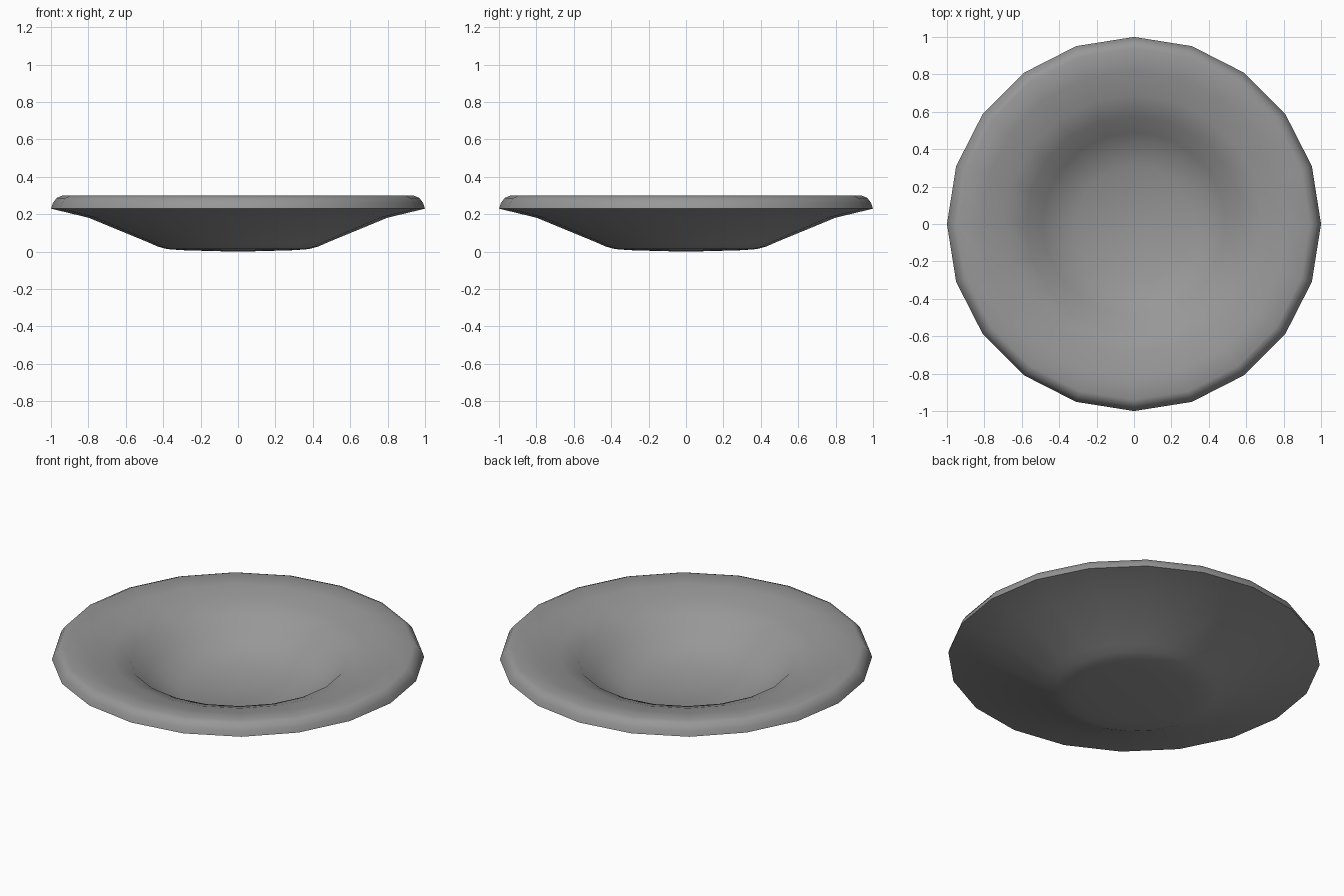
import bpy, bmesh, math

if "Cube" in bpy.data.objects:
    bpy.data.objects.remove(bpy.data.objects["Cube"])

SIDES = 20

# Closed half-profile (radius, height): underside, rim, then the inner bowl
profile = [
    (0.0, 0.0), (0.16, 0.004), (0.30, 0.008), (0.38, 0.014), (0.43, 0.028),
    (0.48, 0.05), (0.80, 0.182), (1.0, 0.23), (0.99, 0.26), (0.97, 0.287),
    (0.94, 0.30), (0.82, 0.285), (0.69, 0.255), (0.578, 0.215),
    (0.49, 0.12), (0.31, 0.045), (0.0, 0.028),
]

# Plate: spin the profile around the z axis
bm = bmesh.new()
verts = [bm.verts.new((r, 0, z)) for r, z in profile]
edges = [bm.edges.new(pair) for pair in zip(verts, verts[1:])]
bmesh.ops.spin(bm, geom=verts + edges, cent=(0, 0, 0), axis=(0, 0, 1),
               angle=2 * math.pi, steps=SIDES, use_duplicate=False)
bmesh.ops.remove_doubles(bm, verts=bm.verts[:], dist=0.0005)
bmesh.ops.recalc_face_normals(bm, faces=bm.faces[:])

mesh = bpy.data.meshes.new("plate")
bm.to_mesh(mesh)
bm.free()
plate = bpy.data.objects.new("plate", mesh)
bpy.context.collection.objects.link(plate)

# Dark grey glaze
glaze = bpy.data.materials.new("dark_grey")
glaze.diffuse_color = (0.31, 0.31, 0.31, 1)
glaze.use_nodes = True
glaze.node_tree.nodes["Principled BSDF"].inputs["Base Color"].default_value = glaze.diffuse_color
mesh.materials.append(glaze)

# Smooth surface, with the lower rim edge kept sharp
bpy.context.view_layer.objects.active = plate
plate.select_set(True)
bpy.ops.object.shade_smooth_by_angle(angle=math.radians(60))
